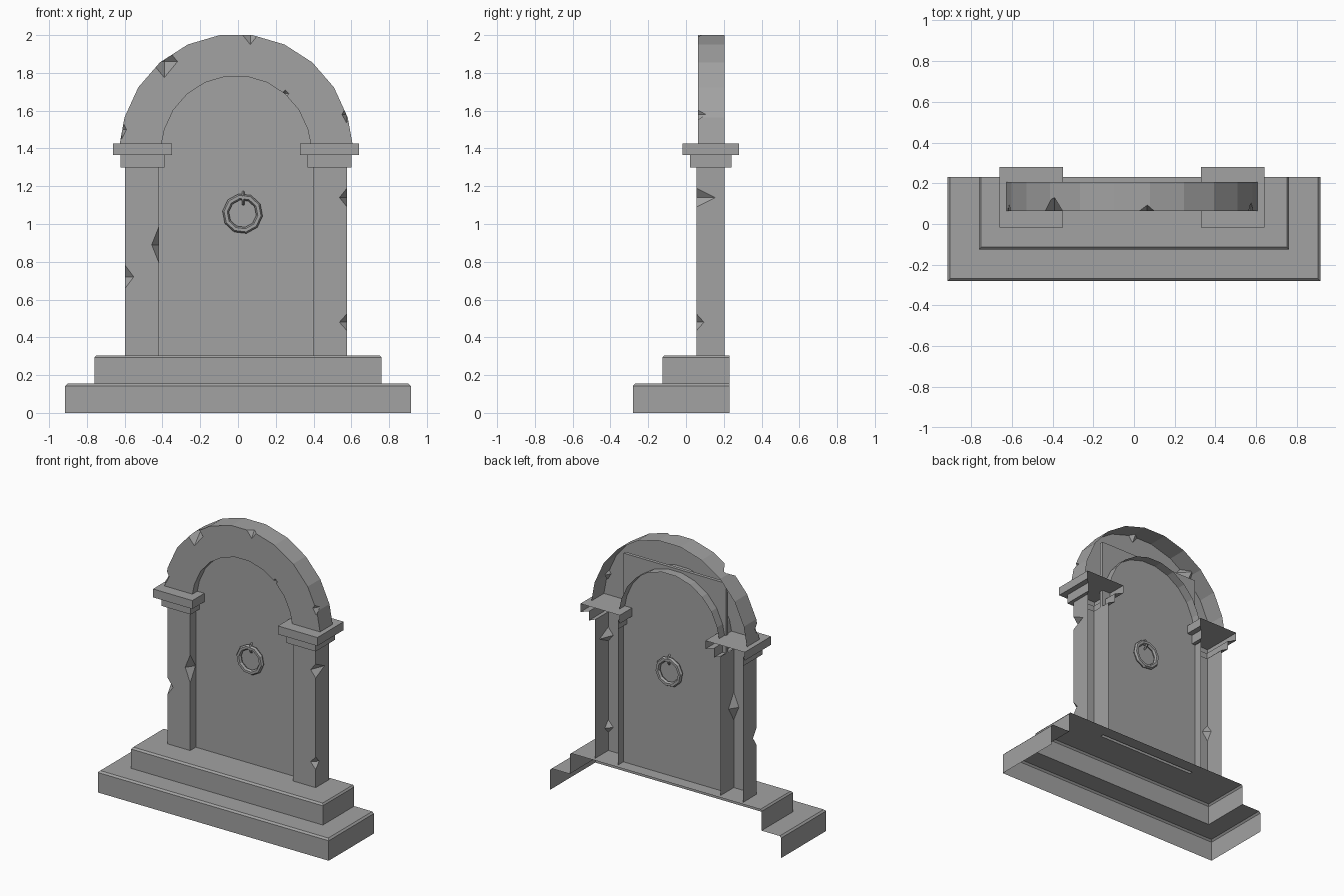
import bpy, bmesh, math
from mathutils import Matrix, Vector

cube = bpy.data.objects.get("Cube")
if cube:
    bpy.data.objects.remove(cube, do_unlink=True)

stone = bpy.data.materials.new("grey_stone")
stone.use_nodes = True
GREY = (0.36, 0.36, 0.36, 1)
stone.diffuse_color = GREY
stone.node_tree.nodes["Principled BSDF"].inputs["Base Color"].default_value = GREY

CX = -0.01                      # centre line of the doorway
BACK = 0.205                    # open rear plane of pillars and arch
STEP_TOP, CAP_LOW, CAP_TOP = 0.305, 1.30, 1.425


def add_object(name, bm):
    mesh = bpy.data.meshes.new(name)
    bm.to_mesh(mesh)
    bm.free()
    mesh.materials.append(stone)
    obj = bpy.data.objects.new(name, mesh)
    bpy.context.collection.objects.link(obj)
    return obj


def loft_shell(bm, cx, rings):
    """Loft three-sided rings (half width, front y, back y, z), open at the rear."""
    loops = []
    for hx, yf, yb, z in rings:
        corners = ((-hx, yb), (-hx, yf), (hx, yf), (hx, yb))
        loops.append([bm.verts.new((cx + x, y, z)) for x, y in corners])
    for low, high in zip(loops, loops[1:]):
        for i in range(3):
            bm.faces.new((low[i], low[i + 1], high[i + 1], high[i]))
    return loops[-1]


def extrude_outline(points, axis_vector):
    bm = bmesh.new()
    face = bm.faces.new([bm.verts.new(p) for p in points])
    ext = bmesh.ops.extrude_face_region(bm, geom=[face], use_keep_orig=True)
    verts = [g for g in ext["geom"] if isinstance(g, bmesh.types.BMVert)]
    bmesh.ops.translate(bm, verts=verts, vec=axis_vector)
    bmesh.ops.recalc_face_normals(bm, faces=bm.faces)
    return bm


def chip_and_open(obj, chips, ends):
    """Cut diamond chips from a solid, then remove its rear and hidden end faces."""
    bm = bmesh.new()
    for centre, size in chips:
        mat = Matrix.Translation(centre) @ Matrix.Diagonal((*size, 1))
        bmesh.ops.create_uvsphere(bm, u_segments=4, v_segments=2, radius=1, matrix=mat)
    cutter = add_object("chip_cutter", bm)
    cutter.hide_render = True
    mod = obj.modifiers.new("chips", 'BOOLEAN')
    mod.operation, mod.solver, mod.object = 'DIFFERENCE', 'EXACT', cutter
    bpy.context.view_layer.update()
    evaluated = obj.evaluated_get(bpy.context.evaluated_depsgraph_get())
    bm = bmesh.new()
    bm.from_mesh(evaluated.to_mesh())
    evaluated.to_mesh_clear()
    obj.modifiers.clear()
    bpy.data.objects.remove(cutter, do_unlink=True)

    def hidden(face):
        if all(abs(v.co.y - BACK) < 0.001 for v in face.verts):
            return True
        return any(all(abs(v.co.z - z) < 0.001 for v in face.verts) for z in ends)

    bmesh.ops.delete(bm, geom=[f for f in bm.faces if hidden(f)], context='FACES')
    bm.to_mesh(obj.data)
    bm.free()


# Two steps with bevelled rims, and a slot under the door
bm = bmesh.new()
R = 0.23
loft_shell(bm, 0, [
    (0.915, -0.28, R, 0), (0.915, -0.28, R, 0.143), (0.903, -0.268, R, 0.155),
    (0.76, -0.125, R, 0.155), (0.76, -0.125, R, 0.293), (0.75, -0.113, R, STEP_TOP),
    (0.39, 0.118, R, STEP_TOP)])
bm.faces.new([bm.verts.new((x, y, STEP_TOP)) for x, y in
              ((-0.39, 0.142), (0.39, 0.142), (0.39, R), (-0.39, R))])
add_object("steps", bm)

# Pillars and capitals
pillar_chips = {
    "left": [((0.577, 0.055, 1.14), (0.04, 0.10, 0.05)),
             ((0.577, 0.055, 0.48), (0.04, 0.04, 0.045))],
    "right": [((-0.417, 0.055, 0.89), (0.04, 0.06, 0.10)),
              ((-0.597, 0.055, 0.72), (0.045, 0.04, 0.06))],
}
for side, sign in (("left", 1), ("right", -1)):
    px = CX + sign * 0.497
    bm = extrude_outline([(px + x, y, STEP_TOP) for x, y in
                          ((-0.09, 0.055), (0.09, 0.055), (0.09, BACK), (-0.09, BACK))],
                         Vector((0, 0, CAP_LOW - STEP_TOP)))
    pillar = add_object(side + "_pillar", bm)
    chip_and_open(pillar, pillar_chips[side], (STEP_TOP, CAP_LOW))

    bm = bmesh.new()
    top = loft_shell(bm, CX + sign * 0.495, [
        (0.09, 0.055, BACK, CAP_LOW), (0.116, 0.02, 0.24, CAP_LOW),
        (0.116, 0.02, 0.24, 1.365), (0.156, -0.018, 0.28, 1.365),
        (0.156, -0.018, 0.28, CAP_TOP)])
    bm.faces.new(top)
    add_object(side + "_capital", bm)

# Arch of eleven straight segments
SEGMENTS = 11


def arc(radius):
    pts = []
    for i in range(SEGMENTS + 1):
        a = math.pi * i / SEGMENTS
        z = max(1.39 + radius * math.sin(a), CAP_TOP)
        pts.append((CX + radius * math.cos(a), 0.063, z))
    return pts


arch = add_object("arch", extrude_outline(arc(0.616) + arc(0.395)[::-1],
                                          Vector((0, BACK - 0.063, 0))))
chip_and_open(arch, [
    ((-0.39, 0.063, 1.86), (0.07, 0.075, 0.085)),
    ((0.065, 0.063, 2.0), (0.04, 0.03, 0.05)),
    ((0.575, 0.063, 1.58), (0.025, 0.045, 0.045)),
    ((-0.615, 0.063, 1.50), (0.025, 0.04, 0.05)),
    ((0.25, 0.063, 1.69), (0.02, 0.02, 0.02)),
], (CAP_TOP,))

# Thin rectangular door slab, its upper corners hidden in the arch
DOOR_Y, DOOR_T = 0.13, 0.024
bm = extrude_outline([(CX + x, DOOR_Y - DOOR_T / 2, z) for x, z in
                      ((-0.405, STEP_TOP), (0.405, STEP_TOP), (0.405, 1.8), (-0.405, 1.8))],
                     Vector((0, DOOR_T, 0)))
bmesh.ops.delete(bm, geom=[f for f in bm.faces if f.normal.z < -0.9], context='FACES')
add_object("door", bm)


# Ring handles on both faces, hung from one staple through the door
def torus(name, centre, rotation, major, minor, sides, tube):
    bpy.ops.mesh.primitive_torus_add(location=centre, rotation=rotation,
                                     major_radius=major, minor_radius=minor,
                                     major_segments=sides, minor_segments=tube)
    obj = bpy.context.object
    obj.name = name
    obj.data.materials.append(stone)


RING_X = 0.024
for name, y in (("front_ring", DOOR_Y - 0.026), ("rear_ring", DOOR_Y + 0.026)):
    torus(name, (RING_X, y, 1.055), (math.pi / 2, 0.12, 0), 0.09, 0.017, 10, 6)
torus("ring_staple", (RING_X + 0.004, DOOR_Y, 1.137), (0, math.pi / 2, 0), 0.036, 0.007, 10, 5)
